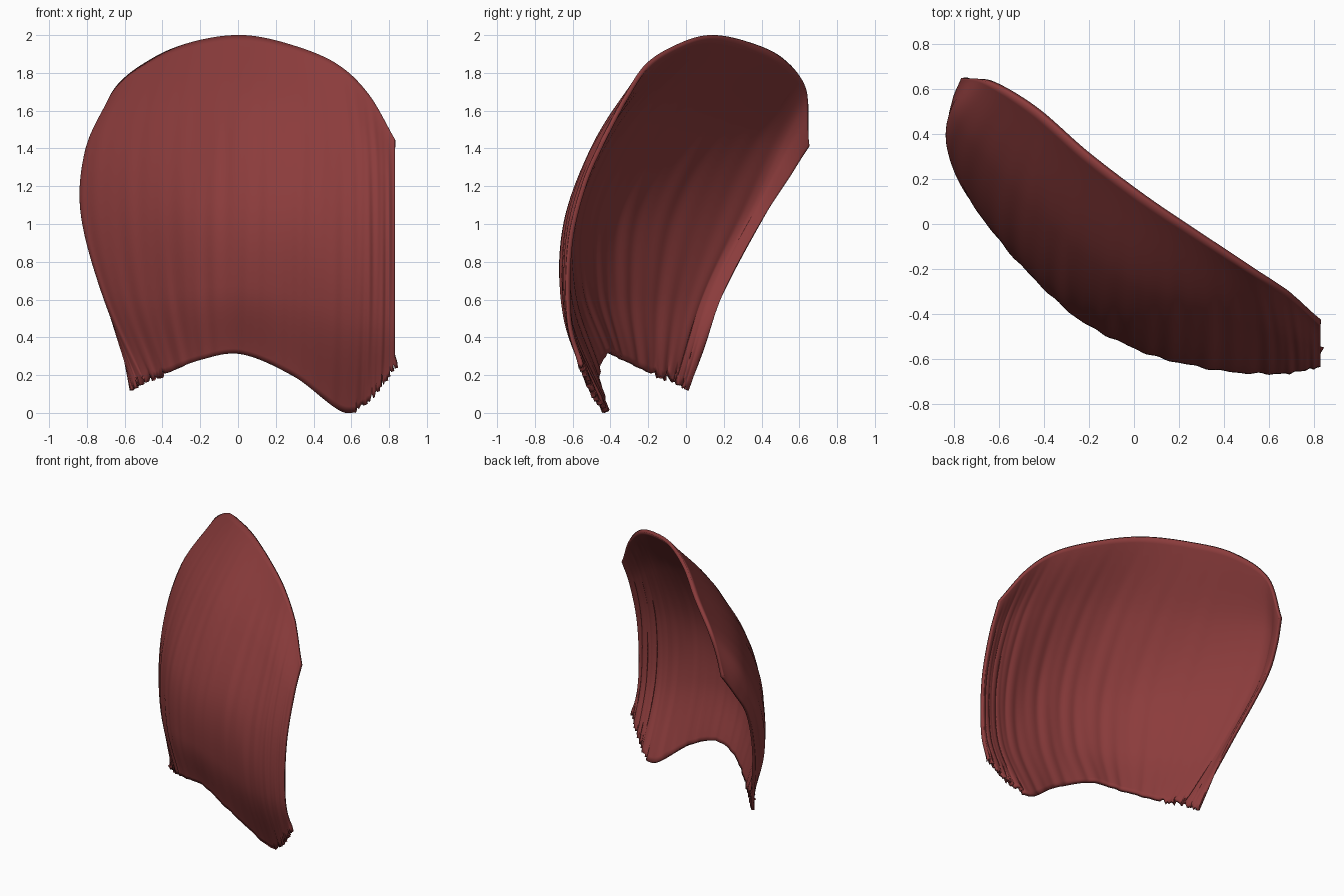
import bpy, math, random
from mathutils import Vector

if "Cube" in bpy.data.objects:
    bpy.data.objects.remove(bpy.data.objects["Cube"])

random.seed(4)

# Guide strands, left to right: each runs from the ragged hem up to the top rim
STRANDS = [
    [(-.56, -.01, .14), (-.71, .19, .62), (-.82, .42, 1.05), (-.81, .55, 1.25), (-.77, .65, 1.42)],
    [(-.50, -.07, .17), (-.70, .07, .62), (-.81, .27, 1.05), (-.79, .45, 1.42), (-.66, .635, 1.71)],
    [(-.38, -.19, .21), (-.50, -.18, .62), (-.55, -.09, 1.08), (-.54, .15, 1.50), (-.45, .51, 1.88)],
    [(-.20, -.34, .28), (-.25, -.41, .65), (-.27, -.37, 1.10), (-.26, -.11, 1.55), (-.22, .31, 1.97)],
    [(.02, -.43, .31), (.02, -.55, .67), (.02, -.53, 1.10), (.02, -.29, 1.58), (.03, .12, 2.0)],
    [(.30, -.48, .19), (.30, -.62, .62), (.30, -.615, 1.08), (.30, -.39, 1.55), (.28, -.05, 1.95)],
    [(.57, -.43, .00), (.58, -.64, .50), (.58, -.65, .98), (.57, -.475, 1.45), (.52, -.21, 1.85)],
    [(.72, -.50, .10), (.73, -.64, .50), (.73, -.645, .95), (.72, -.525, 1.35), (.69, -.32, 1.69)],
    [(.83, -.57, .25), (.83, -.63, .50), (.83, -.625, .90), (.83, -.55, 1.22), (.83, -.45, 1.45)],
]
NU, NV = 140, 56


def spline(points, t):
    """Smooth curve through points, t from 0 to 1."""
    p = [2 * points[0] - points[1]] + points + [2 * points[-1] - points[-2]]
    f = t * (len(points) - 1)
    i = min(int(f), len(points) - 2)
    f -= i
    a, b, c, d = p[i:i + 4]
    return 0.5 * (2 * b + (c - a) * f + (2 * a - 5 * b + 4 * c - d) * f * f
                  + (3 * b - a - 3 * c + d) * f ** 3)


strands = [[Vector(p) for p in s] for s in STRANDS]
verts, faces = [], []
for i in range(NU + 1):
    u = i / NU
    column = [spline([s[k] for s in strands], u) for k in range(5)]
    # ragged hem tips near both lower corners
    ragged = random.uniform(-.02, .02) if u < 0.25 or u > 0.78 else 0
    for j in range(NV + 1):
        v = j / NV
        p = spline(column, v)
        p.z = max(0, p.z + ragged * (1 - v) ** 25)
        # fine lengthwise hair grooves, fading at the rim
        groove = math.sin(u * 95 + 2 * v) + 0.7 * math.sin(u * 157 - 3 * v) + 0.5 * math.sin(u * 41 + 5 * v)
        p.y += 0.003 * groove * (1 - v ** 3)
        p.x = min(p.x, .83)
        verts.append(p)
for i in range(NU):
    for j in range(NV):
        a = i * (NV + 1) + j
        faces.append((a, a + NV + 1, a + NV + 2, a + 1))

# Curved hair panel, thickened towards its hollow side
mesh = bpy.data.meshes.new("hair_panel")
mesh.from_pydata(verts, [], faces)
panel = bpy.data.objects.new("hair_panel", mesh)
bpy.context.collection.objects.link(panel)
mat = bpy.data.materials.new("dark_red")
mat.diffuse_color = (0.26, 0.045, 0.045, 1)
mat.use_nodes = True
mat.node_tree.nodes["Principled BSDF"].inputs["Base Color"].default_value = mat.diffuse_color
mesh.materials.append(mat)
solid = panel.modifiers.new("thickness", 'SOLIDIFY')
solid.thickness = 0.025
solid.offset = -1

bpy.context.view_layer.objects.active = panel
panel.select_set(True)
bpy.ops.object.shade_smooth_by_angle(angle=math.radians(50))
